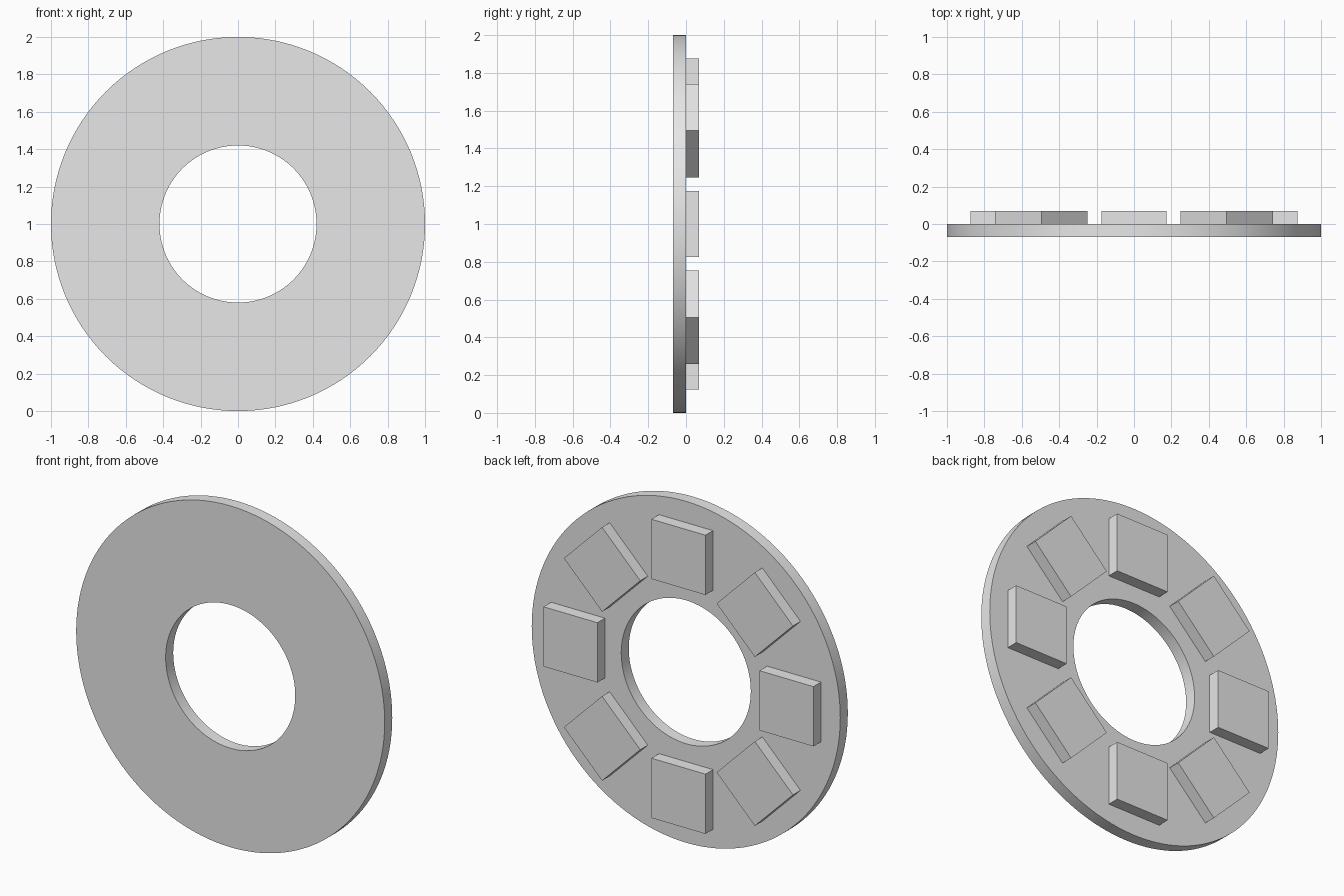
import bpy, bmesh
from math import radians, tau
from mathutils import Matrix, Vector

cube = bpy.data.objects.get("Cube")
if cube:
    bpy.data.objects.remove(cube, do_unlink=True)

THICK = 0.07       # disc and pad thickness
OUTER, INNER = 1.0, 0.42
PAD_SIZE, PAD_RADIUS, PAD_COUNT = 0.35, 0.70, 8
CENTRE = Vector((0, 0, 1))

grey = bpy.data.materials.new("light_grey")
grey.use_nodes = True
grey.diffuse_color = (0.8, 0.8, 0.8, 1)
grey.node_tree.nodes["Principled BSDF"].inputs["Base Color"].default_value = grey.diffuse_color


def add_object(name, bm):
    bmesh.ops.recalc_face_normals(bm, faces=bm.faces[:])
    mesh = bpy.data.meshes.new(name)
    bm.to_mesh(mesh)
    bm.free()
    mesh.materials.append(grey)
    obj = bpy.data.objects.new(name, mesh)
    obj.location = CENTRE
    bpy.context.collection.objects.link(obj)
    return obj


# Flat ring: a rectangular section spun around the y axis
bm = bmesh.new()
section = [(INNER, -THICK), (OUTER, -THICK), (OUTER, 0), (INNER, 0)]
verts = [bm.verts.new((r, y, 0)) for r, y in section]
edges = [bm.edges.new((verts[i], verts[i - 1])) for i in range(len(verts))]
bmesh.ops.spin(bm, geom=verts + edges, cent=(0, 0, 0), axis=(0, 1, 0),
               angle=tau, steps=128, use_merge=True)
bmesh.ops.remove_doubles(bm, verts=bm.verts[:], dist=0.0001)
ring = add_object("ring_disc", bm)
bpy.ops.object.select_all(action="DESELECT")
ring.select_set(True)
bpy.context.view_layer.objects.active = ring
bpy.ops.object.shade_smooth_by_angle(angle=radians(30))

# Square pads spaced evenly around the back face
for i in range(PAD_COUNT):
    bm = bmesh.new()
    place = (Matrix.Rotation(tau * i / PAD_COUNT, 4, "Y")
             @ Matrix.Translation((0, THICK / 2, PAD_RADIUS))
             @ Matrix.Diagonal((PAD_SIZE, THICK, PAD_SIZE, 1)))
    bmesh.ops.create_cube(bm, size=1, matrix=place)
    add_object(f"back_pad_{i + 1}", bm)
